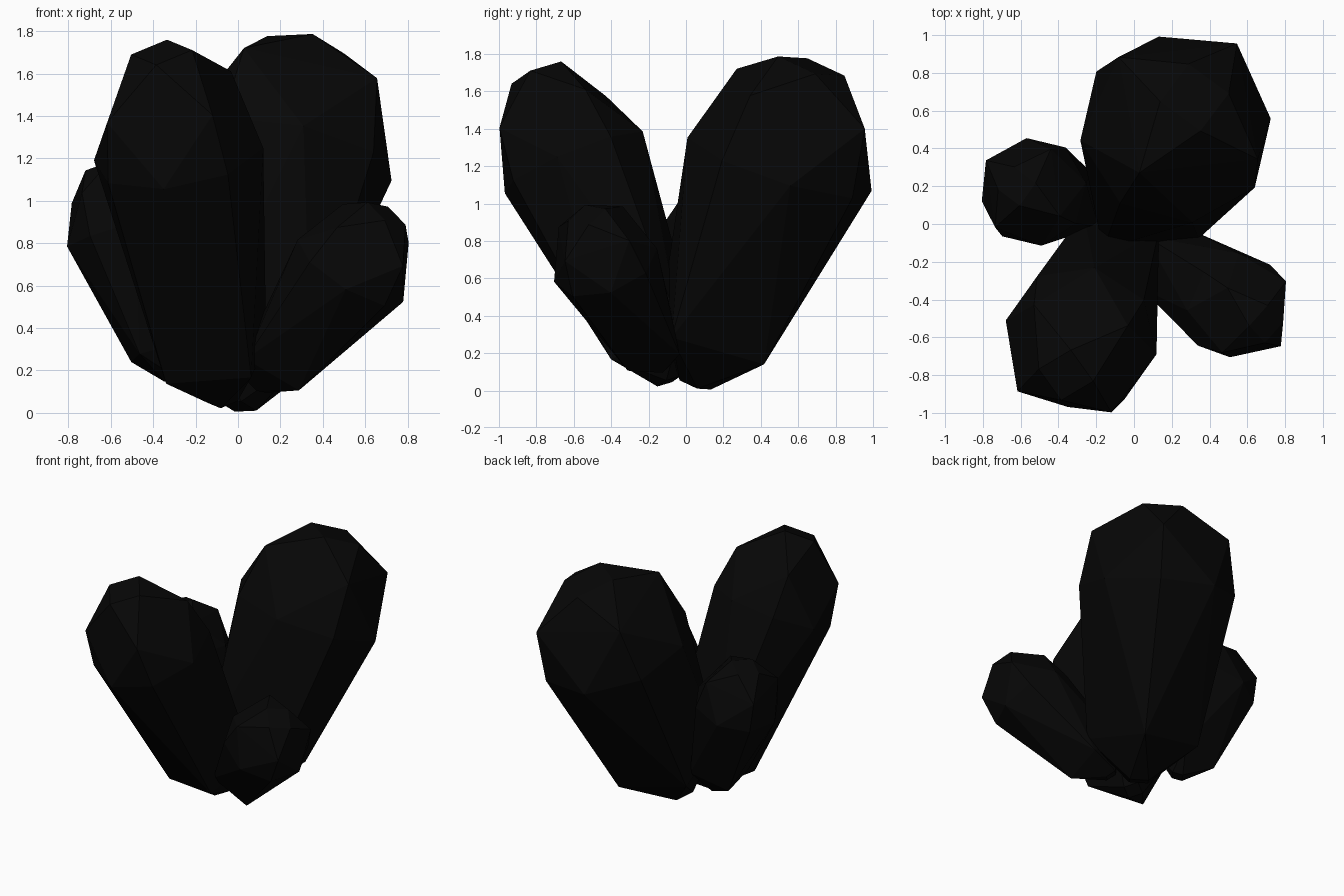
import bpy
import bmesh
from math import radians, cos, sin
from mathutils import Vector

cube = bpy.data.objects.get("Cube")
if cube:
    bpy.data.objects.remove(cube, do_unlink=True)

# One near-black mineral colour
black = bpy.data.materials.new("near_black")
black.use_nodes = True
colour = (0.002, 0.002, 0.002, 1)
black.diffuse_color = colour
black.node_tree.nodes["Principled BSDF"].inputs["Base Color"].default_value = colour


def lobe(name, base, centre, top, radius, roll):
    """Faceted crystal: small base, narrow foot, wide shoulder, blunt crown."""
    base, centre, top = Vector(base), Vector(centre), Vector(top)
    axis = (top - centre).normalized()
    stem = (centre - base).normalized()
    side = Vector((1, 0, 0))
    side = (side - axis * side.dot(axis)).normalized()
    other = axis.cross(side)
    bm = bmesh.new()

    def ring(middle, size, sides, turn):
        for i in range(sides):
            a = radians(turn + i * 360 / sides)
            bm.verts.new(middle + (side * cos(a) + other * sin(a)) * size * radius)

    ring(base, 0.17, 4, roll)                                # base
    ring(base + stem * radius * 0.5, 0.71, 4, roll + 45)     # foot
    ring(centre, 1, 8, roll)                                 # shoulder
    ring(centre + axis * radius * 0.72, 0.88, 4, roll + 45)  # upper corners
    ring(top, 0.36, 4, roll)                                 # blunt crown

    # Wrap the rings in flat facets
    bmesh.ops.convex_hull(bm, input=bm.verts[:])
    bmesh.ops.recalc_face_normals(bm, faces=bm.faces[:])
    mesh = bpy.data.meshes.new(name)
    bm.to_mesh(mesh)
    bm.free()
    mesh.materials.append(black)
    bpy.context.collection.objects.link(bpy.data.objects.new(name, mesh))


# Two tall lobes, back and front
lobe("back_tall_lobe", (0, 0.05, 0.03), (0.22, 0.5, 1.21), (0.32, 0.67, 1.735), 0.52, 10)
lobe("front_tall_lobe", (-0.07, -0.09, 0.05), (-0.28, -0.6, 1.22), (-0.36, -0.8, 1.7), 0.41, -10)

# Two short lobes, one on each side
lobe("right_short_lobe", (-0.3, 0.09, 0.16), (-0.53, 0.17, 0.86), (-0.62, 0.2, 1.17), 0.29, 8)
lobe("left_short_lobe", (0.09, -0.13, 0.12), (0.53, -0.43, 0.67), (0.7, -0.53, 0.94), 0.29, -5)
